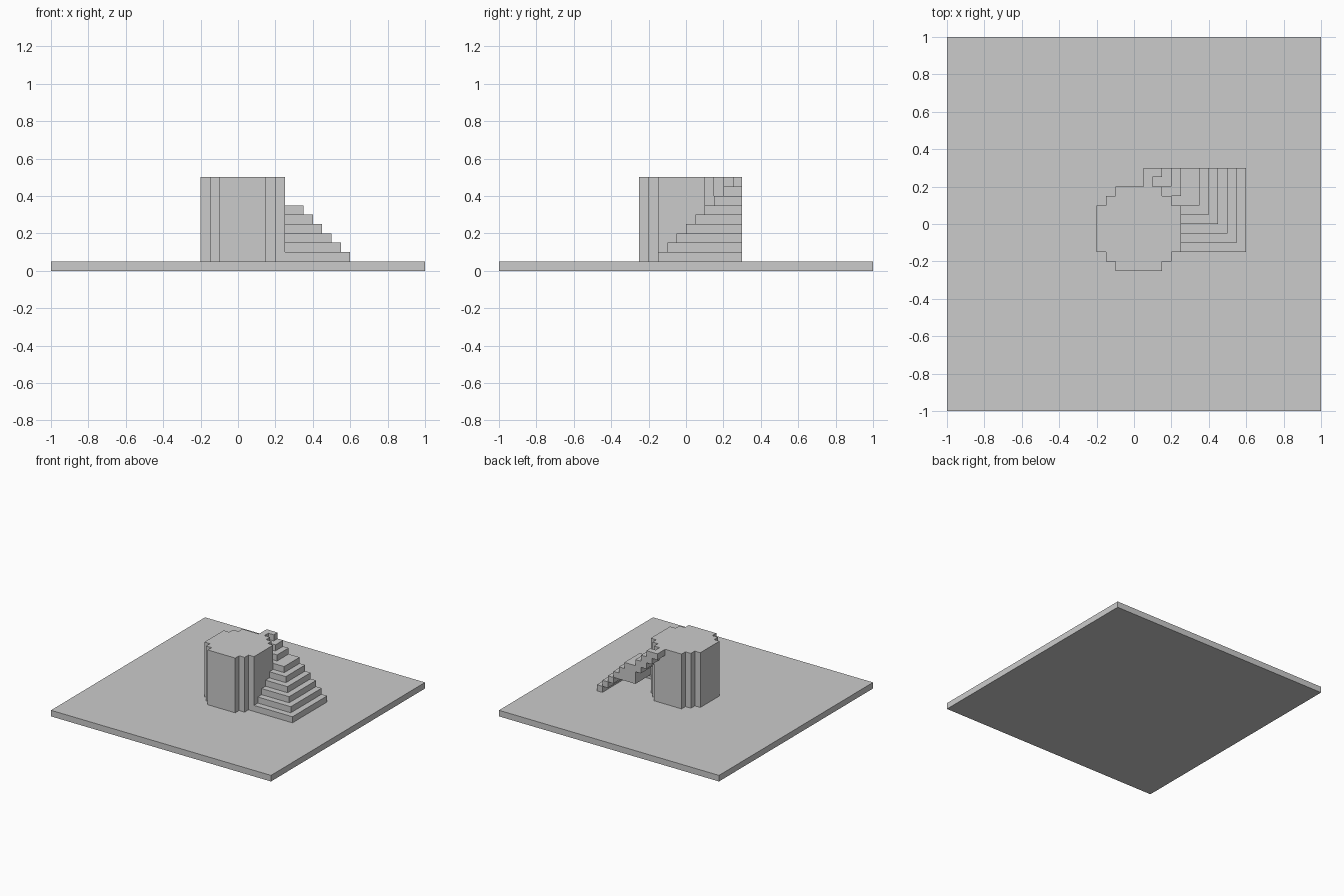
import bpy, bmesh

if "Cube" in bpy.data.objects:
    bpy.data.objects.remove(bpy.data.objects["Cube"])


def prism(name, outline, z0, z1):
    """Extrude a flat outline (counter-clockwise) from z0 to z1."""
    bm = bmesh.new()
    face = bm.faces.new([bm.verts.new((x, y, z0)) for x, y in outline])
    top = bmesh.ops.extrude_face_region(bm, geom=[face])["geom"]
    for v in top:
        if isinstance(v, bmesh.types.BMVert):
            v.co.z = z1
    bmesh.ops.recalc_face_normals(bm, faces=bm.faces)
    mesh = bpy.data.meshes.new(name)
    bm.to_mesh(mesh)
    bm.free()
    obj = bpy.data.objects.new(name, mesh)
    bpy.context.collection.objects.link(obj)
    return obj


def rect(x0, x1, y0, y1):
    return [(x0, y0), (x1, y0), (x1, y1), (x0, y1)]


U = 0.05  # block size

# Ground slab
prism("ground_slab", rect(-1, 1, -1, 1), 0, U)

# Stepped round column: one quarter outline turned four times
quarter = [(0.225, -0.125), (0.225, 0.125), (0.175, 0.125),
           (0.175, 0.175), (0.125, 0.175)]
outline = []
for turn in range(4):
    outline += quarter[1:]
    outline.append((quarter[0][1] * -1, quarter[0][0]))
    quarter = [(-y, x) for x, y in quarter]
clean = []
for p in outline:
    if not any(abs(p[0] - q[0]) + abs(p[1] - q[1]) < 1e-6 for q in clean):
        clean.append(p)
prism("column", [(x + 0.025, y - 0.025) for x, y in clean], U, 0.5)

# Lower steps: thin L-shaped treads, then full landings carrying the stair
for i in range(6):
    x1, y0, z = 0.6 - U * i, -0.15 + U * i, U * (i + 1)
    if i < 3:
        shape = [(0.25, y0), (x1, y0), (x1, 0.3), (x1 - U, 0.3),
                 (x1 - U, y0 + U), (0.25, y0 + U)]
    else:
        shape = rect(0.2 if i == 5 else 0.25, x1, y0, 0.3)
    prism(f"lower_step_{i + 1}", shape, z, z + U)

# Upper steps winding behind the column
prism("upper_step_1", rect(0.15, 0.25, 0.15, 0.3), 0.35, 0.40)
prism("upper_step_2", rect(0.10, 0.20, 0.20, 0.3), 0.40, 0.45)
prism("upper_step_3", [(0.05, 0.2), (0.1, 0.2), (0.1, 0.25), (0.15, 0.25),
                       (0.15, 0.3), (0.05, 0.3)], 0.45, 0.50)
